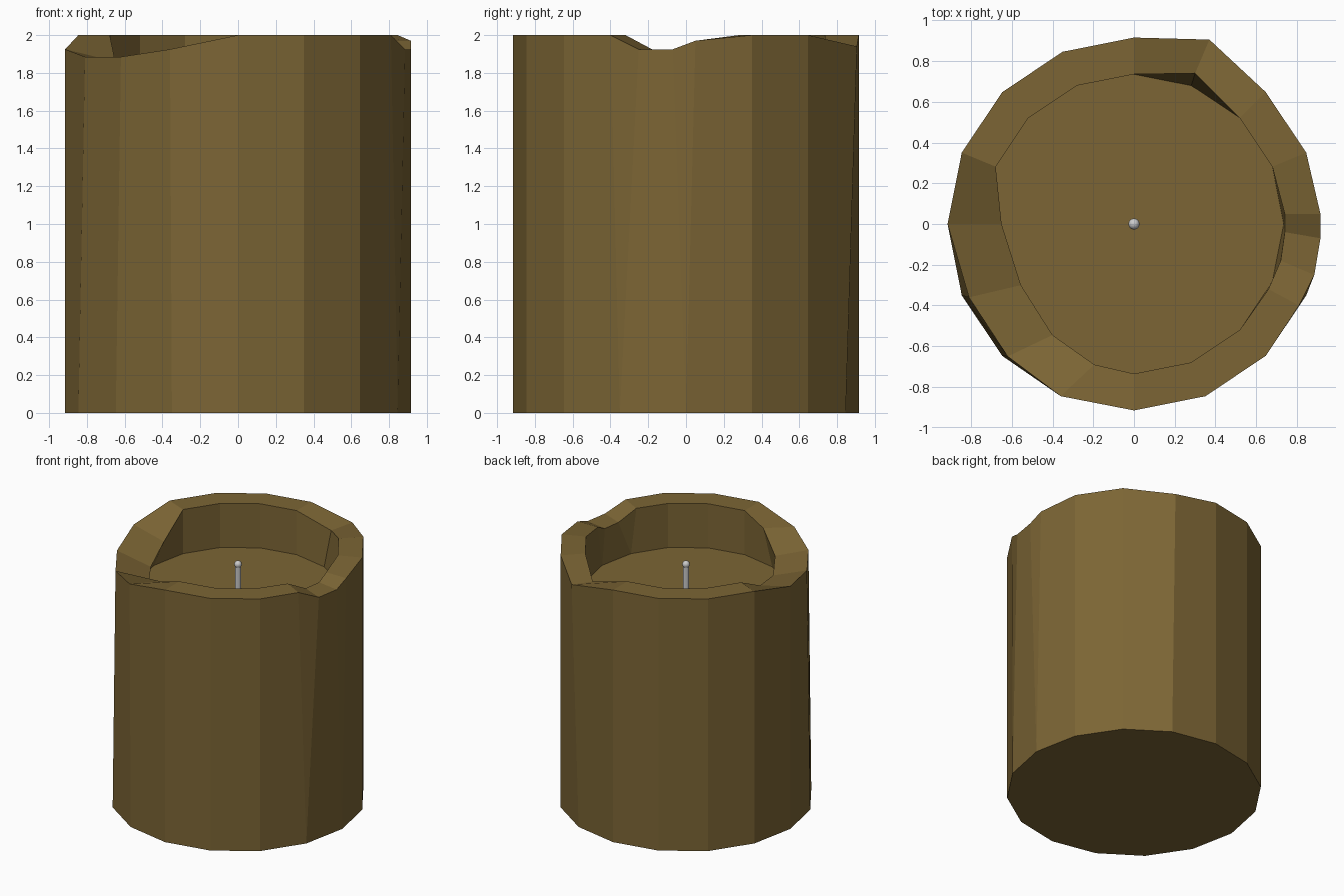
import bpy, bmesh
from math import sin, cos, radians

if "Cube" in bpy.data.objects:
    bpy.data.objects.remove(bpy.data.objects["Cube"])

STEP, R_OUT, R_IN, TOP, FLOOR = 22.5, 0.915, 0.735, 2.0, 1.65


def ring_point(r, k, z):
    a = radians(STEP * k)
    return (r * cos(a), r * sin(a), z)


# Melted rim: (side number, outer point, inner point) where it leaves the regular ring.
# A repeated side number adds an extra rim point above the same base corner.
melted = [
    (0, (.915, .05, 1.97), (.74, .05, 1.97)),
    (3, (.37, .905, 1.94), (.30, .74, 1.92)),
    (8, (-.915, 0, 1.925), (-.65, 0, 1.86)),
    (9, (-.81, -.36, 1.885), (-.555, -.30, 1.80)),
    (10, (-.62, -.65, 1.885), (-.40, -.545, 1.82)),
    (11, (-.36, -.845, 1.925), (-.195, -.69, 1.93)),
    (15, (.81, -.40, 2.0), (.66, -.32, 2.0)),
    (15, (.885, -.25, 1.925), (.72, -.18, 1.925)),
    (16, (.915, -.07, 1.925), (.74, -.04, 1.925)),
]
changed = {m[0] for m in melted}
rim = melted + [(k, ring_point(R_OUT, k, TOP), ring_point(R_IN, k, TOP))
                for k in range(16) if k not in changed]
rim.sort(key=lambda m: m[0])

# Candle body: base, outer wall, rim, inner wall and wax floor
bm = bmesh.new()
loops = [
    [bm.verts.new(ring_point(R_OUT, k, 0)) for k, o, i in rim],
    [bm.verts.new(o) for k, o, i in rim],
    [bm.verts.new(i) for k, o, i in rim],
    [bm.verts.new(ring_point(R_IN, k, FLOOR)) for k, o, i in rim],
]
n = len(rim)
for low, high in zip(loops, loops[1:]):
    for j in range(n):
        m = (j + 1) % n
        bm.faces.new((low[j], low[m], high[m], high[j]))
bm.faces.new(loops[0][::-1])
bm.faces.new(loops[-1])
bmesh.ops.remove_doubles(bm, verts=bm.verts, dist=0.001)
bmesh.ops.recalc_face_normals(bm, faces=bm.faces)
mesh = bpy.data.meshes.new("candle_body")
bm.to_mesh(mesh)
bm.free()
body = bpy.data.objects.new("candle_body", mesh)
bpy.context.collection.objects.link(body)
wax = bpy.data.materials.new("wax")
wax.diffuse_color = (0.20, 0.13, 0.035, 1)
wax.use_nodes = True
wax.node_tree.nodes["Principled BSDF"].inputs["Base Color"].default_value = wax.diffuse_color
mesh.materials.append(wax)

# Wick with a small rounded tip
bpy.ops.mesh.primitive_cylinder_add(vertices=12, radius=0.022, depth=0.21,
                                    location=(0, 0, FLOOR + 0.105))
bpy.context.object.name = "wick"
bpy.ops.mesh.primitive_uv_sphere_add(segments=12, ring_count=8, radius=0.028,
                                     location=(0, 0, FLOOR + 0.205))
bpy.context.object.name = "wick_tip"
bpy.ops.object.shade_smooth()
